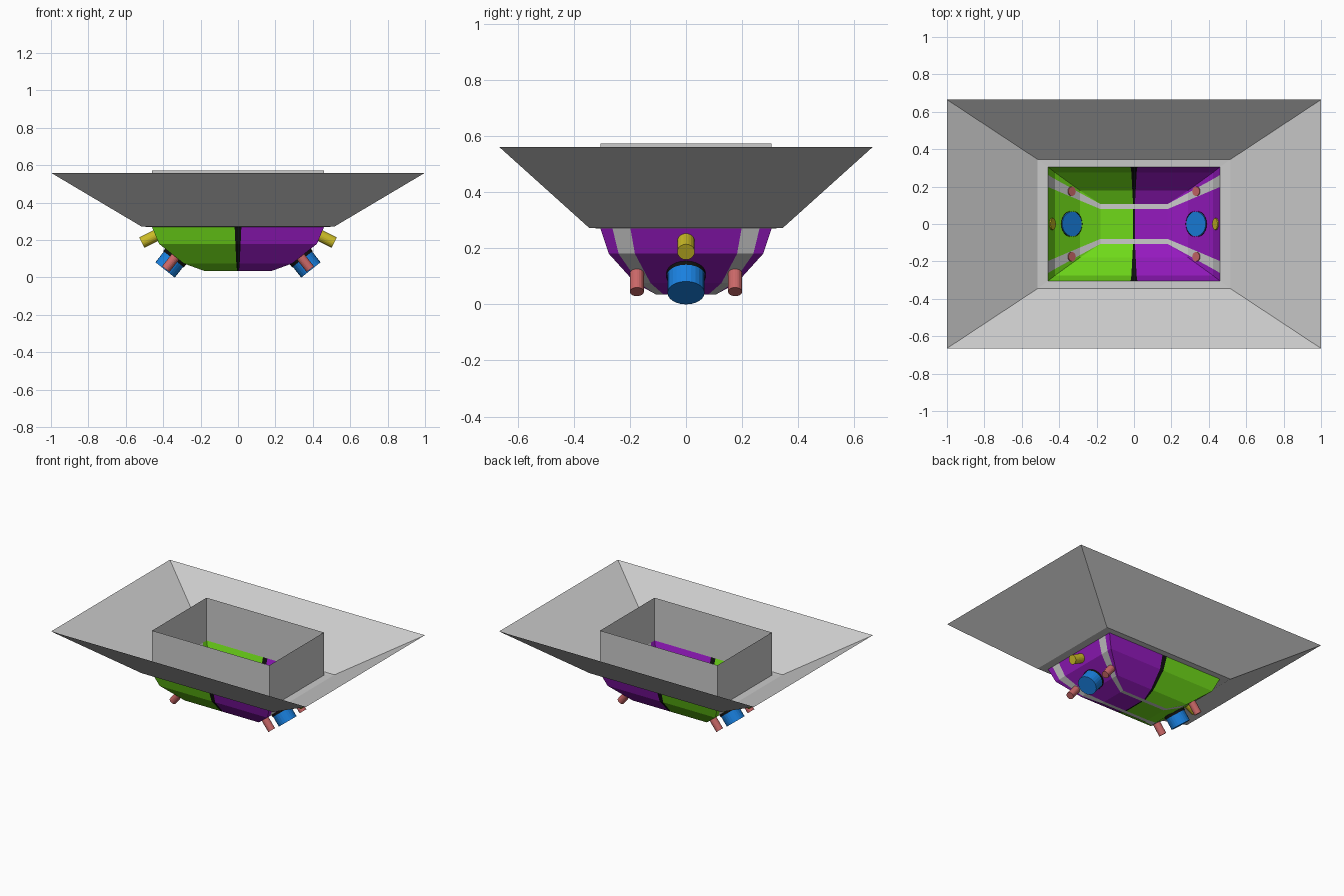
import bpy, bmesh
from mathutils import Vector

if "Cube" in bpy.data.objects:
    bpy.data.objects.remove(bpy.data.objects["Cube"])

COLORS = {
    "green": (0.16, 0.7, 0.01, 1), "purple": (0.3, 0.01, 0.52, 1),
    "black": (0.005, 0.005, 0.005, 1), "blue": (0.01, 0.22, 0.75, 1),
    "red": (0.6, 0.14, 0.14, 1), "yellow": (0.6, 0.5, 0.02, 1),
}


def finish(name, bm, color=None):
    me = bpy.data.meshes.new(name)
    bm.to_mesh(me)
    bm.free()
    ob = bpy.data.objects.new(name, me)
    bpy.context.collection.objects.link(ob)
    if color:
        mat = bpy.data.materials.get(color) or bpy.data.materials.new(color)
        mat.diffuse_color = COLORS[color]
        mat.use_nodes = True
        mat.node_tree.nodes["Principled BSDF"].inputs["Base Color"].default_value = mat.diffuse_color
        me.materials.append(mat)
    return ob


def sheet(name, quads, color=None):
    """Join quads into one surface whose faces point away from the middle."""
    bm = bmesh.new()
    for q in quads:
        bm.faces.new([bm.verts.new(p) for p in q])
    bmesh.ops.remove_doubles(bm, verts=bm.verts, dist=0.0005)
    bm.normal_update()
    for f in bm.faces:
        if f.normal.dot(f.calc_center_median() - Vector((0, 0, 0.6))) < 0:
            f.normal_flip()
    return finish(name, bm, color)


def rect_loft(rings):
    """Walls through successive rectangles (half x, half y, z)."""
    loops = [[(x, y, z), (-x, y, z), (-x, -y, z), (x, -y, z)] for x, y, z in rings]
    return [(a[i], a[(i + 1) % 4], b[(i + 1) % 4], b[i])
            for a, b in zip(loops, loops[1:]) for i in range(4)]


def rod(name, start, direction, radius, length, color, caps=True, sides=20):
    d = Vector(direction).normalized()
    bm = bmesh.new()
    bmesh.ops.create_cone(bm, cap_ends=caps, segments=sides, radius1=radius,
                          radius2=radius, depth=length)
    rot = d.to_track_quat('Z', 'Y').to_matrix().to_4x4()
    bm.transform(rot)
    bmesh.ops.translate(bm, verts=bm.verts, vec=Vector(start) + d * length / 2)
    return finish(name, bm, color)


# Flared funnel with flat bottom rim, and the upright inner collar
sheet("funnel", rect_loft([(1.0, 0.665, 0.56), (0.515, 0.345, 0.272), (0.46, 0.305, 0.27)]))
sheet("inner_collar", rect_loft([(0.46, 0.305, 0.27), (0.46, 0.305, 0.573)]))

# Basin levels: half x, half y, z, strip inner y, strip outer y, divider half width
LEVELS = [
    (0.46, 0.305, 0.27, 0.198, 0.262, 0.018),
    (0.422, 0.275, 0.18, 0.182, 0.240, 0.014),
    (0.29, 0.18, 0.075, 0.126, 0.167, 0.009),
    (0.18, 0.107, 0.035, 0.080, 0.107, 0.005),
]
halves = {1: [], -1: []}
strips, divider = [], []
for a, b in zip(LEVELS, LEVELS[1:]):
    for sy in (1, -1):
        # front and back walls with the divider between the two colours
        divider.append([(-a[5], sy * a[1], a[2]), (a[5], sy * a[1], a[2]),
                        (b[5], sy * b[1], b[2]), (-b[5], sy * b[1], b[2])])
        for sx in (1, -1):
            halves[sx].append([(sx * a[5], sy * a[1], a[2]), (sx * a[0], sy * a[1], a[2]),
                               (sx * b[0], sy * b[1], b[2]), (sx * b[5], sy * b[1], b[2])])

            # end walls: middle, pale strip, corner piece
            def end(i, j):
                ya = (0, a[3], a[4], a[1])
                yb = (0, b[3], b[4], b[1])
                return [(sx * a[0], sy * ya[i], a[2]), (sx * a[0], sy * ya[j], a[2]),
                        (sx * b[0], sy * yb[j], b[2]), (sx * b[0], sy * yb[i], b[2])]
            halves[sx].append(end(0, 1))
            strips.append(end(1, 2))
            if b[1] - b[4] > 0.001:
                halves[sx].append(end(2, 3))
            else:
                halves[sx].append(end(2, 3)[:3])

# Basin floor
fx, fy, fz, fi, _, fw = LEVELS[-1]
for sx in (1, -1):
    halves[sx].append([(sx * fw, -fi, fz), (sx * fx, -fi, fz), (sx * fx, fi, fz), (sx * fw, fi, fz)])
    strips.append([(-fx, sx * fi, fz), (fx, sx * fi, fz), (fx, sx * fy, fz), (-fx, sx * fy, fz)])
divider.append([(-fw, -fi, fz), (fw, -fi, fz), (fw, fi, fz), (-fw, fi, fz)])
sheet("basin_right", halves[1], "purple")
sheet("basin_left", halves[-1], "green")
sheet("basin_strips", strips)
sheet("basin_divider", divider, "black")

# Nozzles on both ends
for sx, side in ((1, "right"), (-1, "left")):
    slope = (sx * 0.62, 0, -0.785)
    rod("main_nozzle_" + side, (sx * 0.331, 0, 0.115), slope, 0.066, 0.095, "blue", sides=24)
    rod("nozzle_ring_" + side, (sx * 0.331, 0, 0.115), slope, 0.070, 0.022, "black", False, 24)
    rod("upper_nozzle_" + side, (sx * 0.432, 0, 0.228), (sx * 0.89, 0, -0.45), 0.031, 0.092, "yellow")
    for sy, end_name in ((1, "back"), (-1, "front")):
        rod(f"small_nozzle_{side}_{end_name}", (sx * 0.331, sy * 0.175, 0.115), slope,
            0.025, 0.09, "red")
